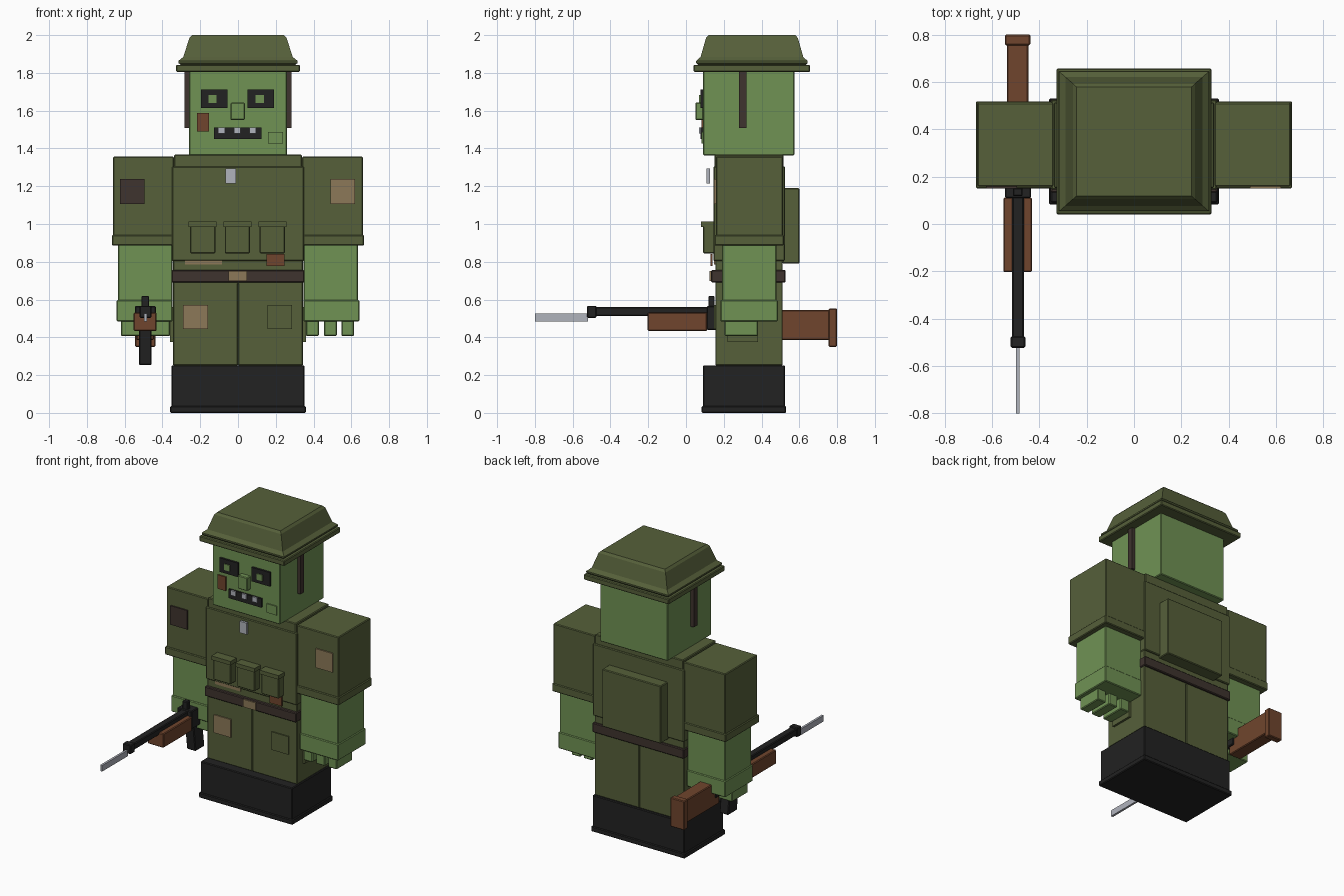
import bpy
import bmesh
from mathutils import Matrix

if "Cube" in bpy.data.objects:
    bpy.data.objects.remove(bpy.data.objects["Cube"])


def material(name, rgb):
    lin = [((c / 255 + 0.055) / 1.055) ** 2.4 for c in rgb] + [1.0]
    m = bpy.data.materials.new(name)
    m.use_nodes = True
    m.diffuse_color = lin
    m.node_tree.nodes["Principled BSDF"].inputs["Base Color"].default_value = lin
    return m


OLIVE = material("olive cloth", (86, 96, 58))
SKIN = material("green skin", (112, 146, 84))
BLACK = material("black", (34, 34, 34))
LEATHER = material("dark leather", (62, 51, 46))
WOOD = material("rust brown", (112, 69, 45))
TAN = material("tan", (140, 121, 88))
STEEL = material("pale steel", (176, 179, 188))


def finish(name, bm, mat, bevel=0.0):
    mesh = bpy.data.meshes.new(name)
    bmesh.ops.recalc_face_normals(bm, faces=bm.faces)
    bm.to_mesh(mesh)
    bm.free()
    mesh.materials.append(mat)
    ob = bpy.data.objects.new(name, mesh)
    bpy.context.collection.objects.link(ob)
    if bevel:
        mod = ob.modifiers.new("Bevel", "BEVEL")
        mod.width = bevel
        mod.segments = 1
    return ob


def box(name, mat, x, y, z, tilt=0.0):
    """Box from (low, high) ranges, optionally sheared in y towards its foot."""
    bm = bmesh.new()
    bmesh.ops.create_cube(bm, size=1)
    size = [r[1] - r[0] for r in (x, y, z)]
    mid = [(r[0] + r[1]) / 2 for r in (x, y, z)]
    for v in bm.verts:
        v.co.y -= tilt * v.co.z
    bm.transform(Matrix.Translation(mid) @ Matrix.Diagonal((*size, 1)))
    return finish(name, bm, mat, 0.005 if min(size) > 0.03 else 0)


def mirrored(name, mat, x, y, z):
    box("left_" + name, mat, x, y, z)
    box("right_" + name, mat, (-x[1], -x[0]), y, z)


def stack(name, mat, cy, rings):
    """Closed rectangular rings (half x, half y, z) joined bottom to top."""
    bm = bmesh.new()
    loops = []
    for hx, hy, z in rings:
        loops.append([bm.verts.new((sx * hx, cy + sy * hy, z))
                      for sx, sy in ((-1, -1), (1, -1), (1, 1), (-1, 1))])
    bm.faces.new(loops[0])
    bm.faces.new(loops[-1])
    for a, b in zip(loops, loops[1:]):
        for i in range(4):
            j = (i + 1) % 4
            bm.faces.new((a[i], a[j], b[j], b[i]))
    return finish(name, bm, mat)


# Boots and trousers
box("boot_sole", BLACK, (-.36, .36), (.083, .53), (0, .036))
box("boots", BLACK, (-.352, .352), (.09, .523), (.03, .252))
mirrored("trouser_leg", OLIVE, (.001, .345), (.155, .512), (.25, .69))
mirrored("side_pocket", OLIVE, (.34, .36), (.22, .38), (.375, .56))
box("right_knee_patch", TAN, (-.29, -.16), (.147, .156), (.445, .57))
box("left_knee_patch", OLIVE, (.155, .285), (.147, .156), (.445, .57))

# Jacket, belt and collar
box("jacket_hem", OLIVE, (-.345, .345), (.155, .512), (.68, .81))
box("jacket", OLIVE, (-.35, .35), (.145, .524), (.805, 1.305))
box("collar", OLIVE, (-.338, .338), (.152, .515), (1.30, 1.368))
box("belt", LEATHER, (-.352, .352), (.133, .527), (.69, .756))
box("buckle", TAN, (-.05, .047), (.125, .134), (.697, .75))
box("hem_patch_tan", TAN, (-.28, -.085), (.148, .157), (.785, .82))
box("hem_patch_brown", WOOD, (.15, .245), (.13, .139), (.777, .842))
box("chest_badge", STEEL, (-.065, -.01), (.108, .126), (1.215, 1.295))
box("backpack", OLIVE, (-.225, .225), (.51, .6), (.79, 1.19))
for i, cx in enumerate((-.187, -.003, .182)):
    box(f"pouch_{i}", OLIVE, (cx - .067, cx + .067), (.09, .15), (.845, .99))
    box(f"pouch_flap_{i}", OLIVE, (cx - .074, cx + .074), (.08, .15), (.985, 1.012))

# Arms and hands
mirrored("sleeve", OLIVE, (.34, .661), (.158, .513), (.89, 1.357))
mirrored("cuff", OLIVE, (.34, .668), (.15, .518), (.886, .942))
mirrored("forearm", SKIN, (.346, .636), (.19, .48), (.59, .89))
mirrored("hand", SKIN, (.346, .642), (.182, .486), (.484, .598))
box("right_arm_patch", LEATHER, (-.625, -.495), (.149, .158), (1.105, 1.237))
box("left_arm_patch", TAN, (.49, .62), (.149, .158), (1.105, 1.237))
for i, x in enumerate((.36, .455, .547)):
    box(f"left_finger_{i}", SKIN, (x, x + .068), (.205, .38), (.407, .49))
box("right_fist", SKIN, (-.62, -.36), (.205, .38), (.407, .49))

# Head and face
box("head", SKIN, (-.26, .26), (.09, .574), (1.363, 1.815))
mirrored("chin_strap", LEATHER, (.258, .284), (.28, .32), (1.508, 1.81))
for side, cx, px in (("right", -.125, -.135), ("left", .121, .115)):
    box(side + "_eye", BLACK, (cx - .07, cx + .07), (.076, .092), (1.615, 1.712))
    box(side + "_pupil", SKIN, (px - .022, px + .022), (.07, .077), (1.64, 1.682))
box("nose", SKIN, (-.039, .036), (.05, .092), (1.55, 1.643))
box("mouth", BLACK, (-.127, .125), (.078, .092), (1.45, 1.512))
for i, cx in enumerate((-.088, -.004, .078)):
    box(f"tooth_{i}", STEEL, (cx - .018, cx + .018), (.07, .08), (1.478, 1.512))
box("cheek_wound", WOOD, (-.216, -.153), (.082, .091), (1.49, 1.587))
box("cheek_patch", SKIN, (.16, .238), (.082, .091), (1.425, 1.487))

# Helmet
box("helmet_brim", OLIVE, (-.327, .327), (.041, .657), (1.805, 1.843))
stack("helmet_crown", OLIVE, .349, (
    (.302, .282, 1.84), (.316, .295, 1.853), (.316, .295, 1.863), (.29, .272, 1.884),
    (.257, .243, 1.985), (.243, .23, 2.0)))

# Rifle in the right hand
box("barrel", BLACK, (-.515, -.465), (-.48, .15), (.514, .56))
box("muzzle", BLACK, (-.521, -.459), (-.523, -.475), (.503, .567))
box("bayonet", STEEL, (-.498, -.483), (-.8, -.52), (.485, .527))
box("handguard", WOOD, (-.552, -.431), (-.203, .112), (.433, .531))
box("receiver", BLACK, (-.545, -.435), (.11, .45), (.44, .566))
box("rear_sight", BLACK, (-.512, -.47), (.118, .152), (.56, .62))
box("magazine", BLACK, (-.525, -.457), (.175, .275), (.254, .45), .25)
box("stock", WOOD, (-.537, -.446), (.4, .77), (.385, .545))
box("butt_plate", WOOD, (-.545, -.438), (.755, .8), (.35, .552))
